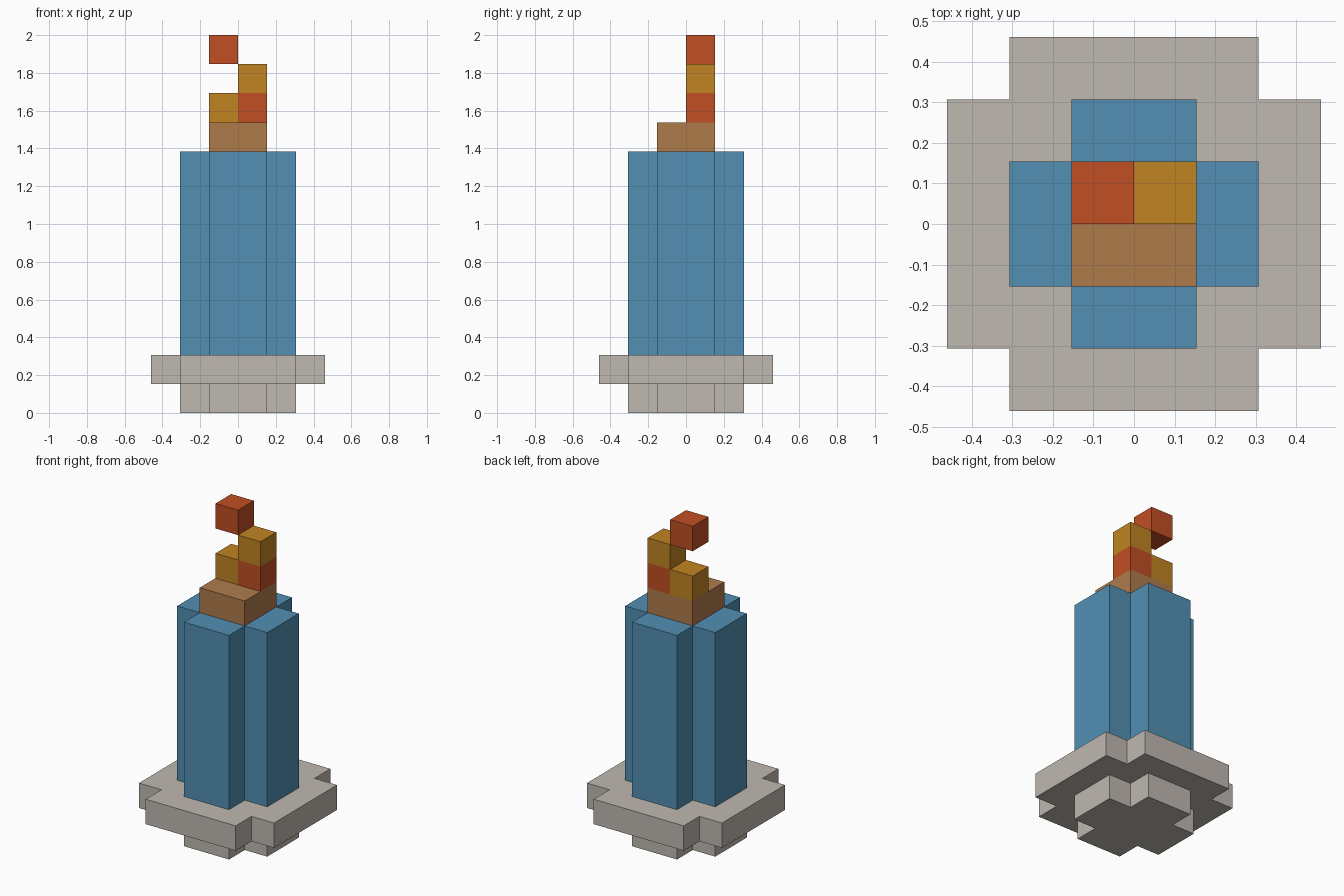
import bpy, bmesh

if "Cube" in bpy.data.objects:
    bpy.data.objects.remove(bpy.data.objects["Cube"])

U = 2 / 13  # one block; the whole candle is 13 blocks tall


def material(name, rgb):
    """Flat colour from 0-255 sRGB values, stored as linear."""
    def linear(c):
        c /= 255
        return c / 12.92 if c <= 0.04045 else ((c + 0.055) / 1.055) ** 2.4
    mat = bpy.data.materials.new(name)
    mat.diffuse_color = (*[linear(c) for c in rgb], 1)
    mat.use_nodes = True
    mat.node_tree.nodes["Principled BSDF"].inputs["Base Color"].default_value = mat.diffuse_color
    return mat


def prism(name, outline, z0, z1, mat):
    """Extrude an outline, in blocks, from level z0 to level z1."""
    bm = bmesh.new()
    face = bm.faces.new([bm.verts.new((x * U, y * U, z0 * U)) for x, y in outline])
    top = bmesh.ops.extrude_face_region(bm, geom=[face], use_keep_orig=True)["geom"]
    verts = [v for v in top if isinstance(v, bmesh.types.BMVert)]
    bmesh.ops.translate(bm, verts=verts, vec=(0, 0, (z1 - z0) * U))
    bmesh.ops.recalc_face_normals(bm, faces=bm.faces[:])
    mesh = bpy.data.meshes.new(name)
    bm.to_mesh(mesh)
    bm.free()
    mesh.materials.append(mat)
    obj = bpy.data.objects.new(name, mesh)
    bpy.context.collection.objects.link(obj)
    return obj


def cross(a, b):
    """Square of half-width a with its corners notched back to b."""
    quarter = [(a, -b), (a, b), (b, b)]
    points = []
    for _ in range(4):
        points += quarter
        quarter = [(-y, x) for x, y in quarter]
    return points


def rect(x0, x1, y0, y1):
    return [(x0, y0), (x1, y0), (x1, y1), (x0, y1)]


stone = material("warm grey", (191, 184, 176))
wax = material("blue", (82, 143, 180))
brown = material("brown", (175, 123, 75))
amber = material("amber", (193, 131, 34))
red = material("red orange", (193, 78, 36))

# Holder and candle
prism("holder_foot", cross(2, 1), 0, 1, stone)
prism("holder_plate", cross(3, 2), 1, 2, stone)
prism("candle_body", cross(2, 1), 2, 9, wax)
prism("wick_base", rect(-1, 1, -1, 1), 9, 10, brown)

# Flame blocks: name, left edge, level, colour
for name, x, z, mat in (
    ("flame_lower_left", -1, 10, amber),
    ("flame_lower_right", 0, 10, red),
    ("flame_middle", 0, 11, amber),
    ("flame_tip", -1, 12, red),
):
    prism(name, rect(x, x + 1, 0, 1), z, z + 1, mat)
